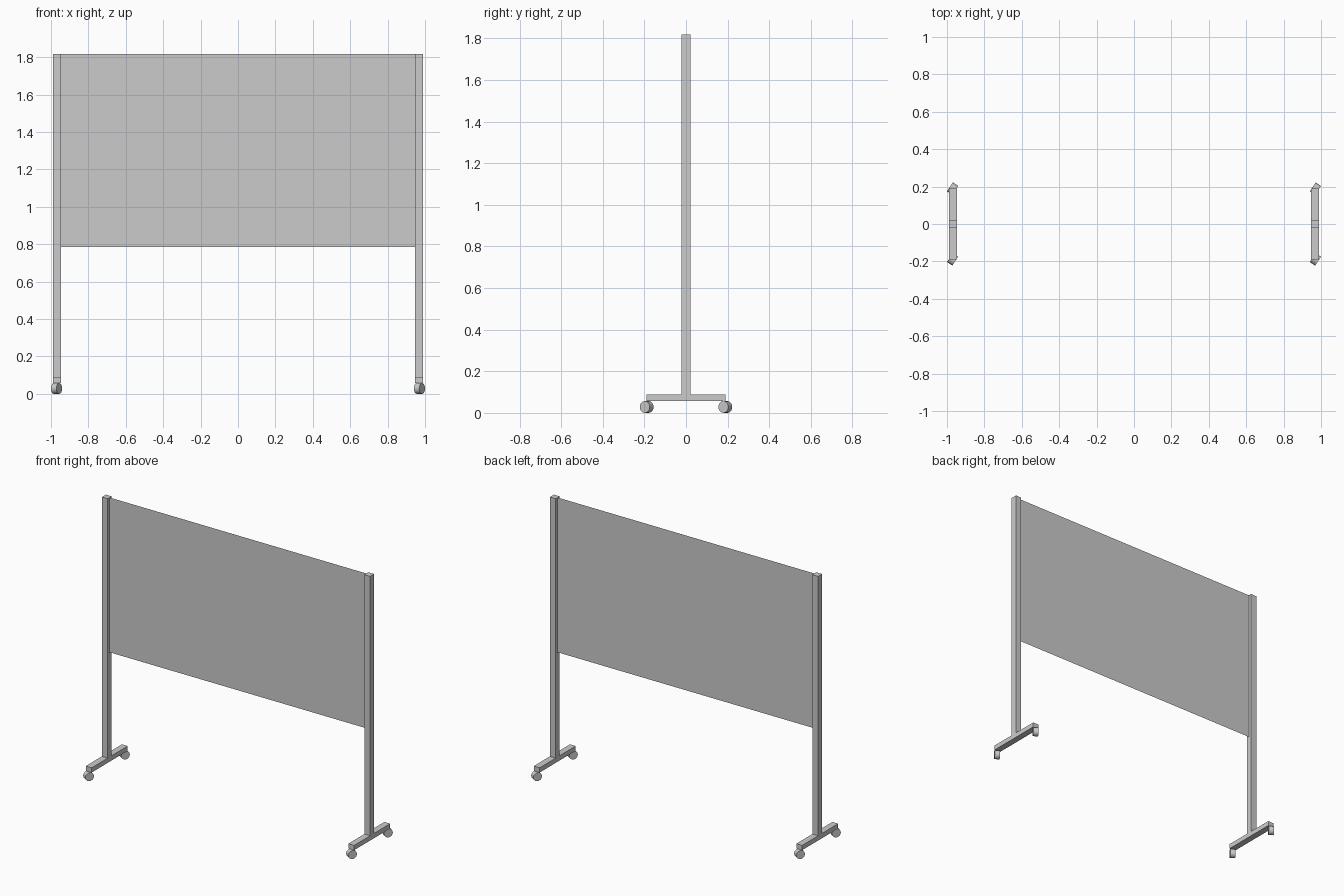
import bpy
from math import radians
from mathutils import Euler

if "Cube" in bpy.data.objects:
    bpy.data.objects.remove(bpy.data.objects["Cube"])

POST_X = 0.968        # post centre
POST_W = 0.043        # post and foot width
TOP, FOOT_TOP, FOOT_BOTTOM = 1.818, 0.089, 0.057
WHEEL_R, WHEEL_W = 0.0285, 0.034


def box(name, x, y, z0, z1, sx, sy):
    bpy.ops.mesh.primitive_cube_add(size=1, location=(x, y, (z0 + z1) / 2))
    ob = bpy.context.object
    ob.name = name
    ob.scale = (sx, sy, z1 - z0)
    bpy.ops.object.transform_apply(location=False, rotation=False, scale=True)
    return ob


def caster(name, x, y):
    # All wheels are swivelled to the same angle
    rot = Euler((0, radians(90), radians(-33)), 'XYZ')
    bpy.ops.mesh.primitive_cylinder_add(vertices=16, radius=WHEEL_R, depth=WHEEL_W,
                                        location=(x, y, WHEEL_R), rotation=rot)
    bpy.context.object.name = name
    bpy.ops.object.shade_smooth_by_angle(angle=radians(30))


# Upright posts, feet and wheels
for side, s in (("left", -1), ("right", 1)):
    x = s * POST_X
    box(side + "_post", x, 0, FOOT_TOP, TOP, POST_W, 0.042)
    box(side + "_foot", x, 0, FOOT_BOTTOM, FOOT_TOP, POST_W, 0.38)
    for end, y in (("front", -0.189), ("back", 0.189)):
        caster(f"{side}_{end}_wheel", s * 0.97, y)

# Board: a single thin sheet between the posts
half, bottom = POST_X - POST_W / 2, 0.786
bpy.ops.mesh.primitive_plane_add(size=1, location=(0, 0, (bottom + TOP) / 2),
                                 rotation=(radians(90), 0, 0))
board = bpy.context.object
board.name = "board"
board.scale = (2 * half, TOP - bottom, 1)
bpy.ops.object.transform_apply(location=False, rotation=True, scale=True)
